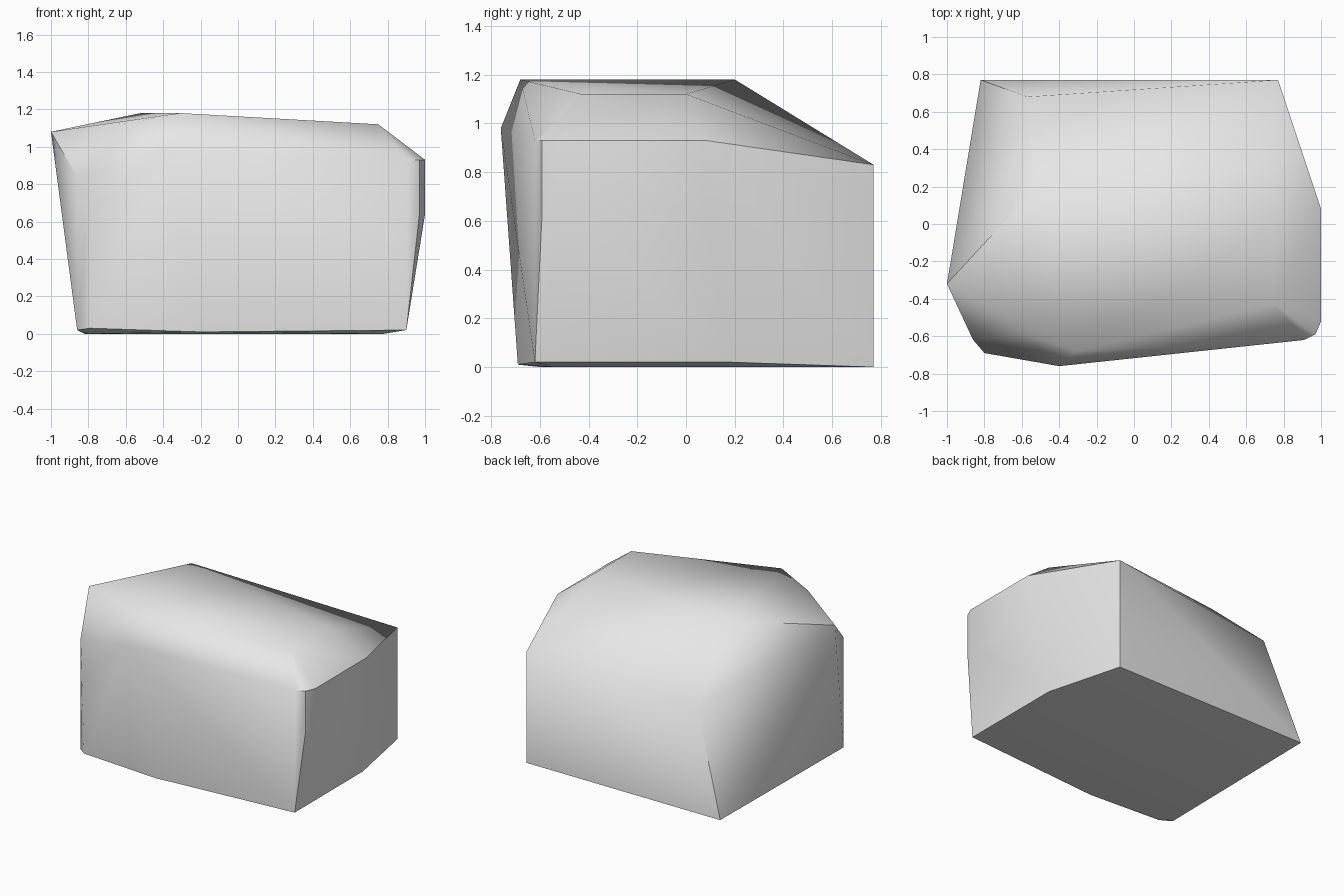
import bpy
import bmesh
import math

cube = bpy.data.objects.get("Cube")
if cube:
    bpy.data.objects.remove(cube, do_unlink=True)


def make_material(name, colour):
    material = bpy.data.materials.new(name)
    material.use_nodes = True
    material.diffuse_color = colour
    material.node_tree.nodes["Principled BSDF"].inputs["Base Color"].default_value = colour
    return material


def make_hull(name, corners, material, crease_angle):
    """Wrap a set of chiselled corner points in one solid convex stone."""
    mesh = bpy.data.meshes.new(name)
    bm = bmesh.new()
    for corner in corners:
        bm.verts.new(corner)
    result = bmesh.ops.convex_hull(bm, input=bm.verts[:])
    inside = {item for key in ("geom_interior", "geom_unused") for item in result[key]
              if isinstance(item, bmesh.types.BMVert)}
    bmesh.ops.delete(bm, geom=list(inside), context="VERTS")
    bmesh.ops.dissolve_limit(bm, angle_limit=math.radians(0.5),
                             verts=bm.verts[:], edges=bm.edges[:])
    bmesh.ops.recalc_face_normals(bm, faces=bm.faces[:])
    bm.to_mesh(mesh)
    bm.free()
    mesh.materials.append(material)
    stone = bpy.data.objects.new(name, mesh)
    bpy.context.collection.objects.link(stone)
    bpy.ops.object.select_all(action="DESELECT")
    stone.select_set(True)
    bpy.context.view_layer.objects.active = stone
    bpy.ops.object.shade_smooth_by_angle(angle=math.radians(crease_angle))
    return stone


# Flat underside and the slightly raised rim around it
underside = [(-0.82, 0.77, 0), (0.77, 0.77, 0), (0.78, -0.55, 0), (-0.8, -0.6, 0)]
rim = [(-0.86, -0.62, 0.02), (-0.79, -0.68, 0.03), (-0.2, -0.69, 0.01),
       (0.9, -0.62, 0.02), (0.9, 0.18, 0.02)]

# Widest part of the walls, with a rounded corner at the front
front_wall = [(-0.86, -0.62, 0.84), (-0.8, -0.69, 0.63), (-0.4, -0.76, 0.98)]
rounded_corner = [(x, y, z) for x, y in ((0.91, -0.62), (0.97, -0.59), (1, -0.52))
                  for z in (0.64, 0.93)]
side_wall = [(1, 0.08, 0.64), (1, 0.08, 0.93)]
back_wall = [(0.77, 0.77, 0.83), (-0.57, 0.68, 0.74)]

# Sloping crown and the overhanging shoulder
crown = [(-0.52, 0.2, 1.18), (-0.31, -0.68, 1.18), (0.75, -0.43, 1.12),
         (0.75, 0, 1.12), (-0.59, -0.59, 1.125), (-1, -0.32, 1.08)]

stone_grey = make_material("stone grey", (0.8, 0.8, 0.8, 1))
make_hull("boulder", underside + rim + front_wall + rounded_corner + side_wall
          + back_wall + crown, stone_grey, 40)
